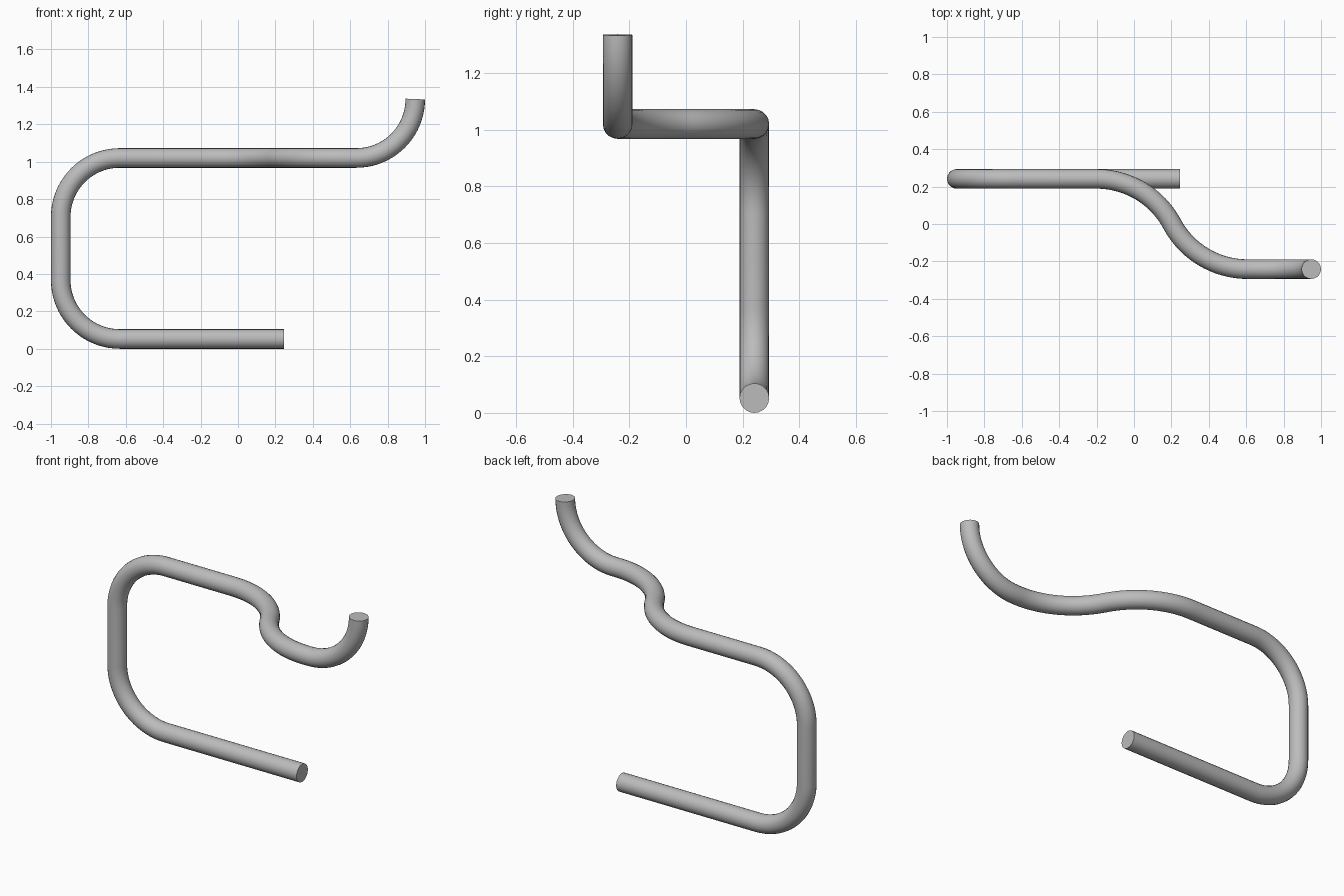
import bpy
from math import radians, sin, cos, tan, atan2
from mathutils import Vector

cube = bpy.data.objects.get("Cube")
if cube:
    bpy.data.objects.remove(cube, do_unlink=True)

TUBE = 0.0523          # tube radius
BEND = 0.315           # radius of the quarter bends
SIDE = 0.2413          # sideways offset of each run
S_START, S_END = -0.2, 0.607

# Double bend angle and radius, from its length and sideways shift
s_angle = 2 * atan2(2 * SIDE, S_END - S_START)
s_radius = (S_END - S_START) / (2 * sin(s_angle))

X, Y, Z = Vector((1, 0, 0)), Vector((0, 1, 0)), Vector((0, 0, 1))
edge = 1 - TUBE
low, high = TUBE, 1.02

# Tube centre line, grown from the lower free end
path = [Vector((0.245, SIDE, low))]
heading = -X


def straight(length):
    path.append(path[-1] + heading * length)


def bend(toward, angle, radius, steps=20):
    """Turn from the heading toward a perpendicular direction."""
    global heading
    start, ahead = path[-1].copy(), heading.copy()
    for i in range(1, steps + 1):
        a = angle * i / steps
        path.append(start + radius * (ahead * sin(a) + toward * (1 - cos(a))))
    heading = ahead * cos(angle) + toward * sin(angle)


quarter = radians(90)
straight(0.245 + edge - BEND)
bend(Z, quarter, BEND)
straight(high - low - 2 * BEND)
bend(X, quarter, BEND)
straight(S_START + edge - BEND)
bend(-Y, s_angle, s_radius)
bend(heading.cross(Z) * -1, s_angle, s_radius)
straight(edge - BEND - S_END)
bend(Z, quarter, BEND)

# Bent tube with closed ends
curve = bpy.data.curves.new("bent_tube", "CURVE")
curve.dimensions = "3D"
curve.bevel_depth = TUBE
curve.bevel_resolution = 8
curve.use_fill_caps = True
spline = curve.splines.new("POLY")
spline.points.add(len(path) - 1)
for point, co in zip(spline.points, path):
    point.co = (*co, 1)

tube = bpy.data.objects.new("bent_tube", curve)
bpy.context.collection.objects.link(tube)
bpy.ops.object.select_all(action="DESELECT")
tube.select_set(True)
bpy.context.view_layer.objects.active = tube
bpy.ops.object.convert(target="MESH")
tube = bpy.context.object
bpy.ops.object.shade_smooth_by_angle(angle=radians(35))

# Plain grey metal
grey = bpy.data.materials.new("grey_metal")
grey.use_nodes = True
colour = (0.5, 0.5, 0.5, 1)
grey.diffuse_color = colour
grey.node_tree.nodes["Principled BSDF"].inputs["Base Color"].default_value = colour
tube.data.materials.clear()
tube.data.materials.append(grey)
